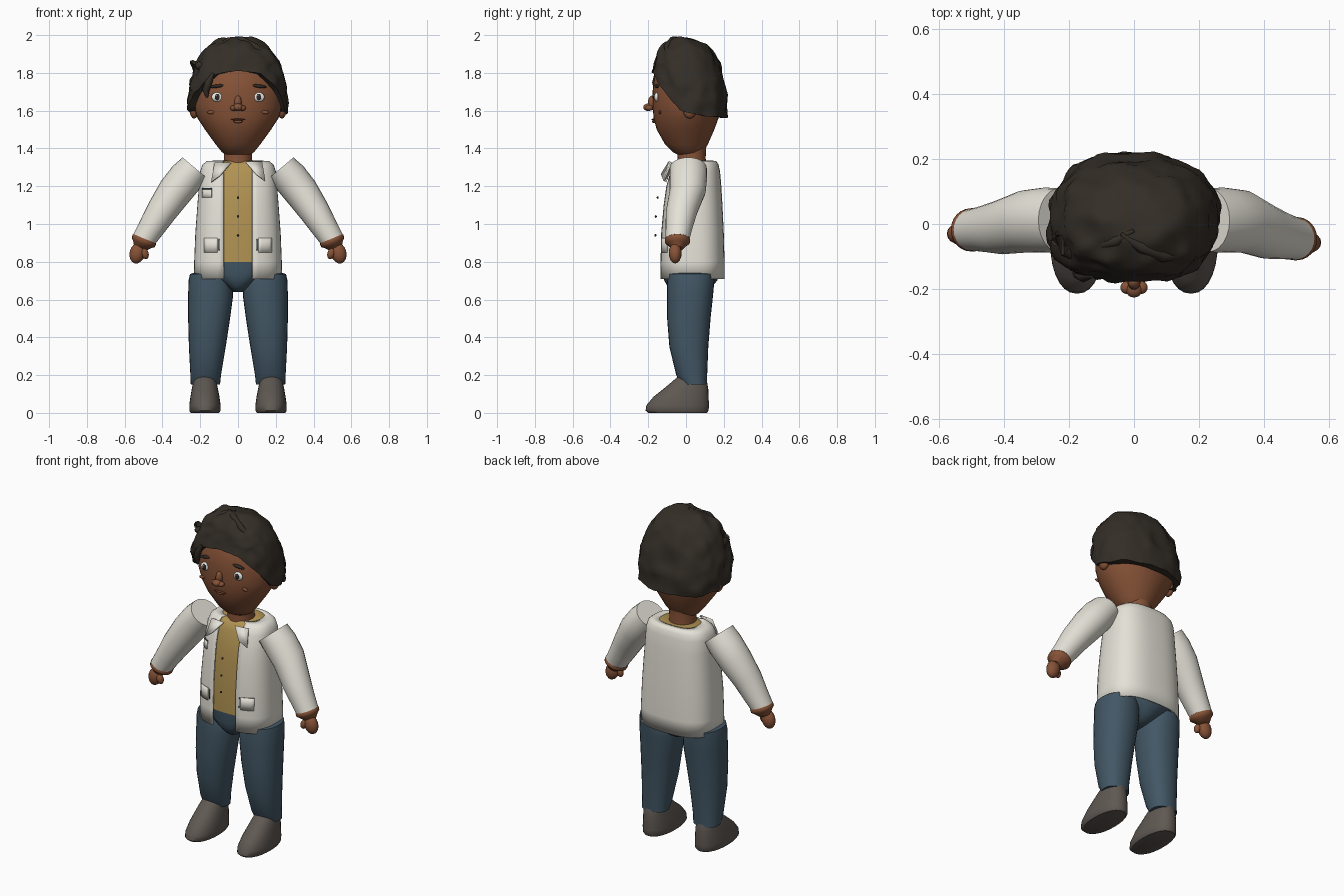
import bpy, math
from mathutils import Vector, noise

if "Cube" in bpy.data.objects:
    bpy.data.objects.remove(bpy.data.objects["Cube"])

def material(name, rgb):
    m = bpy.data.materials.new(name)
    m.diffuse_color = (*rgb, 1)
    m.use_nodes = True
    m.node_tree.nodes["Principled BSDF"].inputs["Base Color"].default_value = m.diffuse_color
    return m

SKIN = material("brown_skin", (0.24, 0.085, 0.038))
HAIR = material("dark_hair", (0.034, 0.027, 0.02))
CLOTH = material("off_white_cloth", (0.78, 0.76, 0.68))
SHIRT = material("mustard_shirt", (0.44, 0.29, 0.085))
DENIM = material("blue_denim", (0.055, 0.095, 0.13))
SHOE = material("grey_shoe", (0.115, 0.098, 0.085))
WHITE = material("eye_white", (0.8, 0.8, 0.78))
DARK = material("dark_detail", (0.03, 0.022, 0.018))
LIP = material("lip_brown", (0.14, 0.04, 0.022))

def make(name, verts, faces, mat, angle=50):
    me = bpy.data.meshes.new(name)
    me.from_pydata([tuple(v) for v in verts], [], faces)
    me.materials.append(mat)
    ob = bpy.data.objects.new(name, me)
    bpy.context.collection.objects.link(ob)
    bpy.ops.object.select_all(action='DESELECT')
    ob.select_set(True)
    bpy.context.view_layer.objects.active = ob
    bpy.ops.object.shade_smooth_by_angle(angle=math.radians(angle))
    return ob

def skin(name, rings, mat, closed=True, caps=True, angle=50):
    """Bridge a list of equal-length point rings."""
    n = len(rings[0])
    verts = [p for r in rings for p in r]
    faces = []
    for i in range(len(rings) - 1):
        for j in range(n if closed else n - 1):
            k = (j + 1) % n
            faces.append((i*n + j, i*n + k, (i+1)*n + k, (i+1)*n + j))
    if caps:
        faces.append(tuple(range(n))[::-1])
        faces.append(tuple(range((len(rings)-1)*n, len(rings)*n)))
    return make(name, verts, faces, mat, angle)

def spow(v, e):
    return math.copysign(abs(v) ** e, v)

def oval(z, x0, x1, y0, y1, e=1.0, n=28):
    cx, cy, rx, ry = (x0+x1)/2, (y0+y1)/2, (x1-x0)/2, (y1-y0)/2
    return [(cx + rx*spow(math.cos(t), e), cy + ry*spow(math.sin(t), e), z)
            for t in (2*math.pi*j/n for j in range(n))]

def lerp_table(table, x):
    for a, b in zip(table, table[1:]):
        if x <= b[0]:
            f = max(0, (x - a[0]) / (b[0] - a[0]))
            return [p + (q - p)*f for p, q in zip(a[1:], b[1:])]
    return table[-1][1:]

def front_y(table, e, x, z):
    """Front surface of a loft given as z, half width, front y, back y."""
    rx, y0, y1 = lerp_table(table, z)
    p = 2 / e
    return (y0+y1)/2 - (y1-y0)/2 * max(0, 1 - abs(x/rx)**p) ** (1/p)

def ball(name, loc, r, mat, tilt=0, n=16):
    """Ellipsoid turned about the y axis."""
    c, s = math.cos(tilt), math.sin(tilt)
    rings = []
    for i in range(n//2 + 1):
        a = -math.pi/2 + math.pi*i/(n//2)
        q = max(math.cos(a), 0.01)
        ring = []
        for j in range(n):
            t = 2*math.pi*j/n
            x, y, z = r[0]*q*math.cos(t), r[1]*q*math.sin(t), r[2]*math.sin(a)
            ring.append((loc[0] + x*c - z*s, loc[1] + y, loc[2] + x*s + z*c))
        rings.append(ring)
    return skin(name, rings, mat, angle=80)

# Head and neck
HEAD = [(1.355, .045, -.02, .06), (1.38, .085, -.07, .085), (1.42, .117, -.11, .115),
        (1.5, .175, -.155, .15), (1.56, .214, -.171, .172), (1.62, .236, -.177, .185),
        (1.7, .238, -.177, .19), (1.8, .21, -.165, .18), (1.9, .14, -.1, .13), (1.94, .05, -.03, .05)]
skin("head", [oval(z, -r, r, a, b, n=36) for z, r, a, b in HEAD], SKIN)
skin("neck", [oval(z, -r, r, .03 - r, .03 + r) for z, r in ((1.3, .08), (1.35, .074), (1.42, .078))], SKIN)

def on_face(name, x, z, r, mat, out=0.0, tilt=0):
    ball(name, (x, front_y(HEAD, 1, x, z) - out, z), r, mat, tilt)

# Face features
for s, side in ((-1, "left"), (1, "right")):
    on_face(side + "_eye", s*.11, 1.672, (.031, .012, .025), WHITE)
    on_face(side + "_pupil", s*.11, 1.672, (.013, .005, .017), DARK, .01)
    on_face(side + "_eye_glint", s*.11 - .004, 1.679, (.004, .003, .004), WHITE, .0145)
    on_face(side + "_brow", s*.11, 1.73, (.042, .012, .009), DARK, .004, -s*.12)
    on_face(side + "_cheek", s*.142, 1.592, (.022, .007, .01), SKIN, .003, -s*.1)
    ball(side + "_ear", (s*.232, .02, 1.6), (.024, .035, .042), SKIN)
    ball(side + "_nostril", (s*.022, -.195, 1.614), (.02, .02, .015), SKIN)
ball("nose_bridge", (0, -.178, 1.642), (.02, .024, .038), SKIN)
ball("nose_tip", (0, -.2, 1.618), (.026, .026, .02), SKIN)
on_face("upper_lip", 0, 1.553, (.04, .01, .005), LIP, .003)
on_face("lower_lip", 0, 1.542, (.025, .01, .007), SKIN, .004)

# Hair shell with an arched hairline, folded back to the inside
LINE = [(0, 1.815), (25, 1.795), (42, 1.745), (62, 1.675), (80, 1.6), (95, 1.585), (115, 1.57), (180, 1.56)]
N = 72
rings = []
for i in range(-1, 21):
    ring = []
    for j in range(N):
        b = 2*math.pi*j/N
        deg = math.degrees(min(b, 2*math.pi - b))
        low = math.asin((lerp_table(LINE, deg)[0] - 1.65) / .34)
        phi = low + (math.pi/2 - low) * max(i, 0) / 20
        q = max(math.cos(phi), 0) ** .7
        if i < 0:
            q *= .84
        y = -math.cos(b)
        d = Vector((spow(math.sin(b), .85) * .262, spow(y, .85) * (.188 if y < 0 else .21), 0)) * q
        p = d + Vector((0, .005 - .02*math.sin(phi), 1.65 + .335*math.sin(phi)))
        if i >= 0:
            k = 1 + .085*noise.noise(p*11) + .04*noise.noise(p*24)
            k += .03*math.sin(9*b + 5*phi) * math.sin(max(phi, 0))
            p.x *= k
            p.y *= k
            p.z += .02*noise.noise(p*13) * (1 if i > 3 else .4) * min(1, q*3)
        ring.append(p)
    rings.append(ring)
skin("hair", rings, HAIR, caps=False, angle=35)

# Loose locks on the fringe and crown
def lock(name, pts, r):
    rr = []
    for i, p in enumerate(pts):
        w = r * (1 - .75*abs(2*i/(len(pts)-1) - 1))
        d = (Vector(pts[min(i+1, len(pts)-1)]) - Vector(pts[max(i-1, 0)])).normalized()
        u = d.orthogonal().normalized()
        v = d.cross(u)
        rr.append([Vector(p) + w*(u*math.cos(t) + v*math.sin(t)) for t in (math.pi*k/4 for k in range(8))])
    skin(name, rr, HAIR)

lock("fringe_lock", [(-.13, -.16, 1.8), (-.155, -.16, 1.75), (-.17, -.15, 1.71), (-.165, -.15, 1.67)], .026)
lock("side_tuft", [(-.17, -.11, 1.83), (-.21, -.08, 1.84), (-.235, -.05, 1.85), (-.235, -.03, 1.8)], .03)
lock("crown_lock_a", [(-.21, -.04, 1.86), (-.13, -.07, 1.92), (-.05, -.05, 1.97), (0, -.02, 1.985)], .024)
lock("crown_lock_b", [(.16, -.1, 1.89), (.09, -.1, 1.94), (.02, -.07, 1.975), (-.04, -.03, 1.985)], .024)

# Jacket open at the front, with the shirt inside
E = .75
COAT = [(.71, .234, -.138, .204), (.8, .232, -.138, .204), (.95, .226, -.135, .2), (1.1, .215, -.122, .193),
        (1.2, .207, -.108, .187), (1.28, .2, -.085, .18), (1.315, .188, -.07, .172), (1.333, .165, -.05, .16)]
rings = []
for z, rx, y0, y1 in COAT:
    gap = .076 if z < 1.3 else .08
    g = math.asin((gap / rx) ** (1/E))
    ring = []
    for j in range(45):
        t = -math.pi/2 + g + (2*math.pi - 2*g)*j/44
        ring.append((rx*spow(math.cos(t), E), (y0+y1)/2 + (y1-y0)/2*spow(math.sin(t), E), z))
    rings.append(ring)
z, rx, y0, y1 = COAT[-1]
rings.append([(x*.72, .05 + (y - .05)*.78, 1.336) for x, y, _ in rings[-1]])
jacket = skin("jacket", rings, CLOTH, closed=False, caps=False)
mod = jacket.modifiers.new("thickness", 'SOLIDIFY')
mod.thickness = .008
mod.offset = -1
shirt = [oval(max(z, .785), -r + .012, r - .012, a + .012, b - .012, E) for z, r, a, b in COAT[1:]]
skin("shirt", shirt, SHIRT)
for i, (z, y) in enumerate(((1.14, -.15), (1.04, -.16), (.94, -.162))):
    ball("button_%d" % (i + 1), (0, y, z), (.007, .006, .007), DARK, n=8)

# Pocket plates follow the jacket front
def plate(name, x0, x1, z0, z1, mat, out):
    grid = []
    for z in (z0, (z0+z1)/2, z1):
        xs = [x0 + (x1-x0)*k/5 for k in range(6)]
        grid.append([(x, front_y(COAT, E, x, z) - out, z) for x in xs])
    ob = skin(name, grid, mat, closed=False, caps=False)
    ob.modifiers.new("thickness", 'SOLIDIFY').thickness = .004

plate("chest_pocket", -.19, -.14, 1.14, 1.185, CLOTH, .006)
plate("chest_pocket_edge", -.19, -.14, 1.184, 1.19, DENIM, .007)
for s, side in ((-1, "left"), (1, "right")):
    a, b = sorted((s*.11, s*.18))
    plate(side + "_hip_pocket", a, b, .85, .925, CLOTH, .006)
    plate(side + "_pocket_slit", s*.1 - .002, s*.1 + .002, .86, .92, DENIM, .003)
    # Collar flap
    pts = [(.04, -.085, 1.325), (.125, -.075, 1.325), (.142, -.112, 1.225), (.095, -.125, 1.26)]
    flap = make(side + "_collar", [(s*x, y, z) for x, y, z in pts], [(0, 1, 2, 3)], CLOTH)
    flap.modifiers.new("thickness", 'SOLIDIFY').thickness = .01

    # Arm: slanted rings given as x, y, z, half width, half depth, slant
    def tube(name, rows, mat):
        skin(name, [[(s*(x + r*math.cos(t)*math.cos(q)), y + d*math.sin(t), z + r*math.cos(t)*math.sin(q))
                     for t in (2*math.pi*k/24 for k in range(24))]
                    for x, y, z, r, d, q in rows], mat)
    w = -.045 if s > 0 else -.018
    tube(side + "_sleeve", [(.228, .012, 1.297, .086, .098, .7), (.275, .012, 1.245, .094, .1, .7),
                            (.335, .008, 1.17, .092, .096, .65), (.405, w*.5, 1.067, .081, .084, .55),
                            (.455, w*.8, .985, .071, .072, .46), (.495, w, .922, .064, .064, .4)], CLOTH)
    tube(side + "_cuff", [(.49, w, .93, .058, .058, .4), (.496, w, .917, .067, .067, .4), (.502, w, .903, .066, .066, .4),
                          (.508, w, .892, .052, .052, .4), (.52, w, .87, .032, .03, .4)], SKIN)
    ball(side + "_hand", (s*.533, w - .012, .846), (.041, .034, .056), SKIN, s*.25)
    ball(side + "_thumb", (s*.493, w - .025, .843), (.02, .02, .03), SKIN, -s*.3)

    # Trouser leg and shoe
    leg = [(.15, .095, .25, -.02, .11), (.2, .09, .252, -.052, .112), (.35, .065, .26, -.088, .118),
           (.5, .042, .264, -.1, .13), (.62, .026, .264, -.1, .143), (.7, .03, .262, -.1, .15),
           (.735, .05, .254, -.095, .15), (.748, .09, .21, -.05, .1)]
    skin(side + "_trouser_leg", [oval(z, s*a, s*b, c, d, .9) for z, a, b, c, d in leg], DENIM)
    shoe = [(0, .1, .25, -.2, .112), (.012, .092, .258, -.214, .12), (.04, .092, .258, -.21, .121),
            (.085, .098, .252, -.172, .12), (.125, .106, .245, -.122, .118), (.16, .113, .238, -.08, .112),
            (.19, .125, .227, -.045, .1), (.2, .145, .205, -.025, .07)]
    skin(side + "_shoe", [oval(z, s*a, s*b, c, d, .9) for z, a, b, c, d in shoe], SHOE)

# Trouser seat between the legs
seat = [(.64, .025, -.06, .09), (.665, .06, -.095, .135), (.7, .11, -.115, .165),
        (.74, .17, -.122, .18), (.8, .21, -.124, .185)]
skin("trouser_seat", [oval(z, -r, r, a, b, .85) for z, r, a, b in seat], DENIM)
